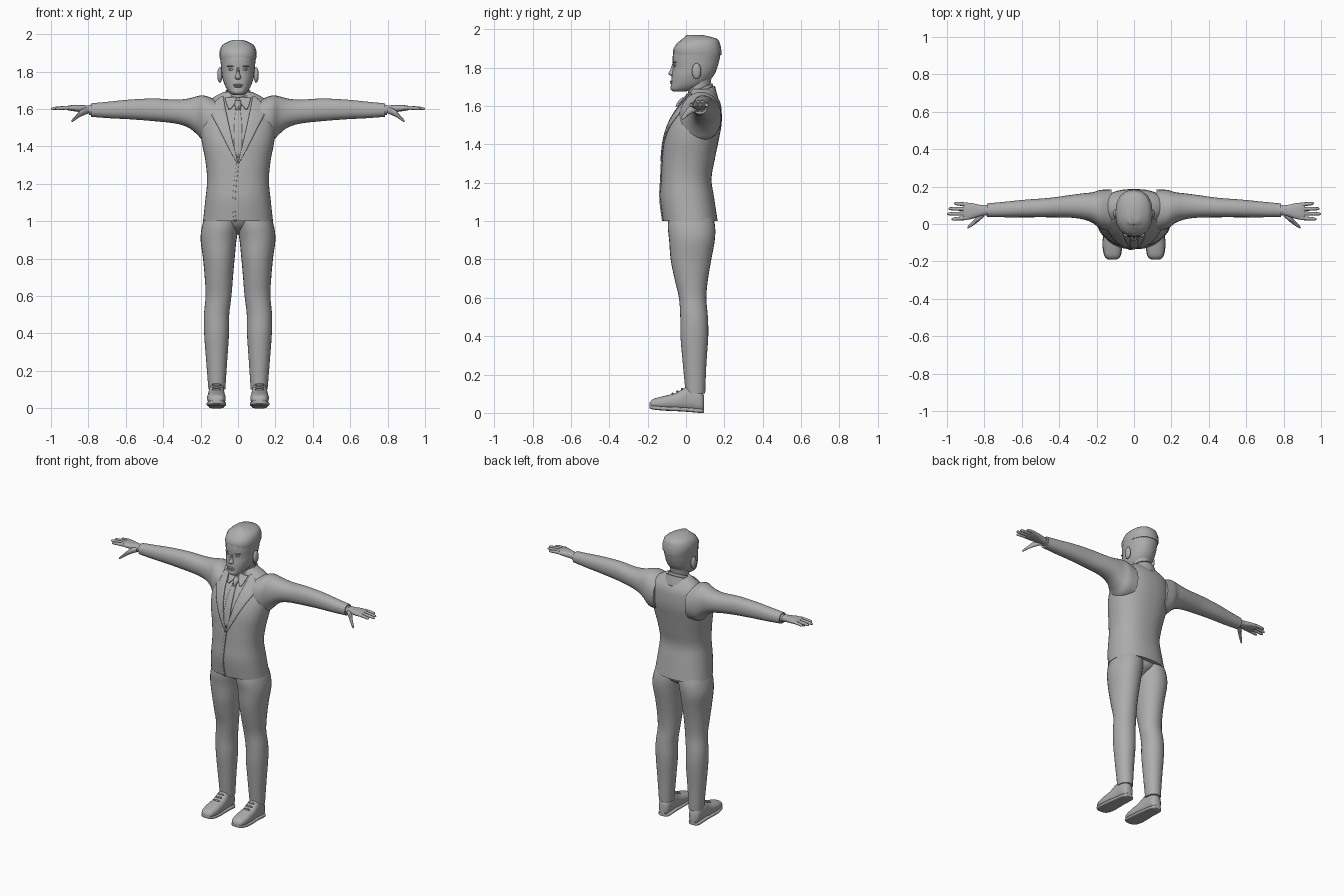
import bpy
import bmesh
from math import cos, sin, pi, copysign
from mathutils import Vector
from mathutils.bvhtree import BVHTree

cube = bpy.data.objects.get("Cube")
if cube:
    bpy.data.objects.remove(cube)

grey = bpy.data.materials.new("plain grey")
grey.use_nodes = True
tone = (0.42, 0.42, 0.42, 1)
grey.diffuse_color = tone
grey.node_tree.nodes["Principled BSDF"].inputs["Base Color"].default_value = tone


def finish(name, bm, mirror=False, thickness=0, angle=40):
    """Turn a bmesh into a smooth shaded object, optionally mirrored or thickened."""
    bmesh.ops.recalc_face_normals(bm, faces=bm.faces)
    mesh = bpy.data.meshes.new(name)
    bm.to_mesh(mesh)
    bm.free()
    mesh.materials.append(grey)
    obj = bpy.data.objects.new(name, mesh)
    bpy.context.collection.objects.link(obj)
    bpy.ops.object.select_all(action="DESELECT")
    obj.select_set(True)
    bpy.context.view_layer.objects.active = obj
    bpy.ops.object.shade_smooth_by_angle(angle=angle * pi / 180)
    if thickness:
        solid = obj.modifiers.new("thickness", "SOLIDIFY")
        solid.thickness = thickness
        solid.offset = 0
    if mirror:
        obj.modifiers.new("mirror", "MIRROR")
    return obj


def smooth_rows(rows, steps):
    """Catmull-Rom interpolation through rows of numbers."""
    out = []
    for i in range(len(rows) - 1):
        a, b = rows[max(i - 1, 0)], rows[i]
        c, d = rows[i + 1], rows[min(i + 2, len(rows) - 1)]
        for s in range(steps):
            t = s / steps
            out.append([q + t / 2 * (r - p + t * (2 * p - 5 * q + 4 * r - w
                        + t * (3 * (q - r) + w - p)))
                        for p, q, r, w in zip(a, b, c, d)])
    return out + [rows[-1]]


def loft(name, axis, rows, mirror=False, power=2.0, sides=28, steps=4,
         shear=0, capped=True, thickness=0):
    """Skin rounded sections; a row is position, then low and high on the other axes."""
    bm = bmesh.new()
    rings = []
    for t, a0, a1, b0, b1 in smooth_rows(rows, steps):
        ring = []
        for k in range(sides):
            c, s = cos(2 * pi * k / sides), sin(2 * pi * k / sides)
            a = (a0 + a1) / 2 + (a1 - a0) / 2 * copysign(abs(c) ** (2 / power), c)
            b = (b0 + b1) / 2 + (b1 - b0) / 2 * copysign(abs(s) ** (2 / power), s)
            x, y, z = {"x": (t, a, b), "y": (a, t, b), "z": (a, b, t)}[axis]
            ring.append(bm.verts.new((x, y, z + shear * (y - 0.07))))
        rings.append(ring)
    for low, high in zip(rings, rings[1:]):
        for k in range(sides):
            n = (k + 1) % sides
            bm.faces.new((low[k], low[n], high[n], high[k]))
    if capped:
        bm.faces.new(rings[0])
        bm.faces.new(rings[-1])
    return finish(name, bm, mirror, thickness)


def ball(name, centre, size, mirror=False):
    bm = bmesh.new()
    bmesh.ops.create_uvsphere(bm, u_segments=16, v_segments=10, radius=1)
    bmesh.ops.scale(bm, vec=size, verts=bm.verts)
    bmesh.ops.translate(bm, vec=centre, verts=bm.verts)
    return finish(name, bm, mirror)


def symmetric(rows):
    return [(t, -w, w, lo, hi) for t, w, lo, hi in rows]


# Jacket body
jacket = loft("jacket_body", "z", symmetric([
    (1.0, .187, -.12, .165), (1.12, .174, -.135, .147), (1.22, .165, -.13, .133),
    (1.32, .174, -.125, .15), (1.42, .193, -.115, .17), (1.5, .2, -.092, .185),
    (1.57, .192, -.055, .186), (1.62, .175, -.015, .178),
    (1.66, .135, .015, .155), (1.69, .08, .03, .135)]), power=2.3, sides=48)
surface = BVHTree.FromPolygons([v.co for v in jacket.data.vertices],
                               [p.vertices[:] for p in jacket.data.polygons])


def front_panel(name, rows, lift, mirror=False, columns=6):
    """Thin cloth panel following the chest; a row is height, inner and outer x."""
    bm = bmesh.new()
    lines = []
    for z, x0, x1 in smooth_rows(rows, 4):
        line = []
        for k in range(columns + 1):
            x = x0 + (x1 - x0) * k / columns
            hit = surface.ray_cast(Vector((x, -1, z)), Vector((0, 1, 0)))[0]
            line.append(bm.verts.new((x, (hit.y if hit else .03) - lift, z)))
        lines.append(line)
    for low, high in zip(lines, lines[1:]):
        for k in range(columns):
            bm.faces.new((low[k], low[k + 1], high[k + 1], high[k]))
    return finish(name, bm, mirror, thickness=0.007)


# Lapels, tie and front edge of the jacket
front_panel("lapels", [(1.31, 0, .006), (1.4, .022, .055), (1.5, .045, .105),
                       (1.6, .066, .155), (1.63, .072, .13), (1.665, .078, .09)],
            .005, mirror=True)
front_panel("tie", [(1.34, -.02, .02), (1.5, -.021, .021), (1.61, -.011, .011)], .004)
front_panel("jacket_edge", [(1.33, -.006, .006), (1.2, -.022, -.008),
                            (1.08, -.03, -.016), (1.0, -.022, -.008)], .002)
front_panel("shirt_collar_points", [(1.6, .04, .05), (1.63, .016, .062),
                                    (1.66, .008, .07)], .01, mirror=True)
loft("tie_knot", "z", symmetric([(1.595, .01, -.055, .0), (1.62, .019, -.045, .02),
                                 (1.645, .021, -.02, .04)]), sides=12)

# Standing collars around the neck
loft("jacket_collar", "z", symmetric([(1.6, .105, -.02, .165), (1.65, .088, -.003, .153),
                                      (1.672, .078, .003, .148)]),
     shear=.42, capped=False, thickness=.006)
loft("shirt_collar", "z", symmetric([(1.6, .085, -.01, .15), (1.65, .073, .0, .14),
                                     (1.69, .065, .003, .136)]),
     shear=.42, capped=False, thickness=.006)

# Sleeves and cuffs
loft("sleeves", "x", [
    (.12, -.04, .185, 1.42, 1.65), (.18, -.025, .182, 1.425, 1.672),
    (.22, .005, .17, 1.465, 1.668), (.27, .024, .164, 1.503, 1.655),
    (.34, .034, .155, 1.523, 1.65), (.45, .036, .14, 1.535, 1.656),
    (.58, .036, .13, 1.545, 1.65), (.68, .036, .12, 1.55, 1.64),
    (.785, .037, .11, 1.558, 1.63)], mirror=True, power=2.2)
loft("shirt_cuffs", "x", [(.77, .043, .104, 1.567, 1.624),
                          (.797, .045, .102, 1.569, 1.622)], mirror=True, steps=1)

# Hands
loft("palms", "x", [(.78, .05, .098, 1.575, 1.618), (.82, .042, .102, 1.58, 1.62),
                    (.87, .026, .112, 1.587, 1.622), (.905, .022, .114, 1.592, 1.618),
                    (.915, .026, .11, 1.597, 1.614)], mirror=True, power=2.5)
for finger, y, fan, tip in (("index", .032, -.006, .975), ("middle", .056, -.002, 1),
                            ("ring", .08, .002, .992), ("little", .104, .006, .962)):
    rows = []
    for t, r in ((0, .011), (.5, .010), (.9, .008), (1, .003)):
        c, z = y + fan * t, 1.607 - .006 * t * t
        rows.append((.89 + (tip - .89) * t, c - r, c + r, z - r, z + r))
    loft(finger + "_fingers", "x", rows, mirror=True, sides=10, steps=2)
loft("thumbs", "x", [(.80, .04, .075, 1.575, 1.61), (.835, .01, .048, 1.562, 1.6),
                     (.862, -.01, .015, 1.547, 1.572), (.882, -.022, -.003, 1.532, 1.55),
                     (.89, -.023, -.015, 1.53, 1.538)],
     mirror=True, sides=12)

# Trouser legs
loft("trouser_legs", "z", [
    (1.03, -.01, .175, -.09, .14), (.97, -.004, .193, -.095, .152),
    (.9, .008, .2, -.088, .15), (.8, .018, .187, -.08, .132),
    (.7, .027, .178, -.06, .115), (.6, .035, .173, -.037, .106),
    (.5, .047, .182, -.03, .114), (.4, .048, .181, -.029, .116),
    (.25, .058, .17, -.016, .106), (.1, .068, .158, -.002, .1)], mirror=True, power=2.1)
loft("trouser_seat", "z", symmetric([(1.01, .16, -.085, .14), (.97, .09, -.06, .13),
                                     (.93, .02, .0, .07)]))

# Shoes, soles and laces
shoe = [(-.19, .095, .135, .03, .052), (-.172, .075, .155, .024, .072),
        (-.12, .066, .165, .018, .087), (-.05, .069, .162, .015, .105),
        (0, .073, .157, .012, .135), (.05, .075, .155, .008, .13),
        (.08, .08, .15, .005, .11), (.095, .095, .135, .008, .09)]
loft("shoes", "y", shoe, mirror=True, power=2.4)
loft("soles", "y", [(y, a - .003, b + .003, lo - .006, lo + .016)
                    for y, a, b, lo, hi in shoe], mirror=True, power=4)
for i in range(3):
    ball("lace_%d" % (i + 1), (.115, -.07 + .025 * i, .1 + .012 * i),
         (.026, .006, .006), mirror=True)

# Neck and head
loft("neck", "z", symmetric([(1.6, .056, .015, .13), (1.68, .056, .01, .125),
                             (1.76, .062, .0, .135)]))
loft("head", "z", symmetric([
    (1.675, .025, -.065, -.01), (1.688, .045, -.08, .05), (1.715, .065, -.078, .105),
    (1.76, .082, -.074, .145), (1.8, .088, -.068, .163), (1.84, .092, -.07, .174),
    (1.88, .095, -.066, .18), (1.92, .09, -.05, .172), (1.95, .065, -.02, .15),
    (1.962, .025, .0, .09)]), power=2.2, sides=32)
loft("hair", "z", symmetric([
    (1.865, .096, -.066, .184), (1.895, .1, -.067, .184), (1.93, .092, -.045, .176),
    (1.952, .07, -.015, .16), (1.97, .025, .0, .09)]),
     power=2.3, sides=16, steps=2)

# Facial features
loft("nose", "z", symmetric([(1.825, .007, -.07, -.04), (1.79, .01, -.082, -.04),
                             (1.77, .017, -.093, -.04), (1.757, .012, -.08, -.04)]),
     sides=14)
ball("upper_lip", (0, -.074, 1.729), (.026, .010, .005))
ball("lower_lip", (0, -.074, 1.72), (.022, .010, .006))
ball("eyes", (.034, -.053, 1.812), (.016, .012, .007), mirror=True)
ball("brows", (.036, -.056, 1.829), (.022, .012, .005), mirror=True)
ball("ears", (.097, .055, 1.782), (.014, .024, .042), mirror=True)
